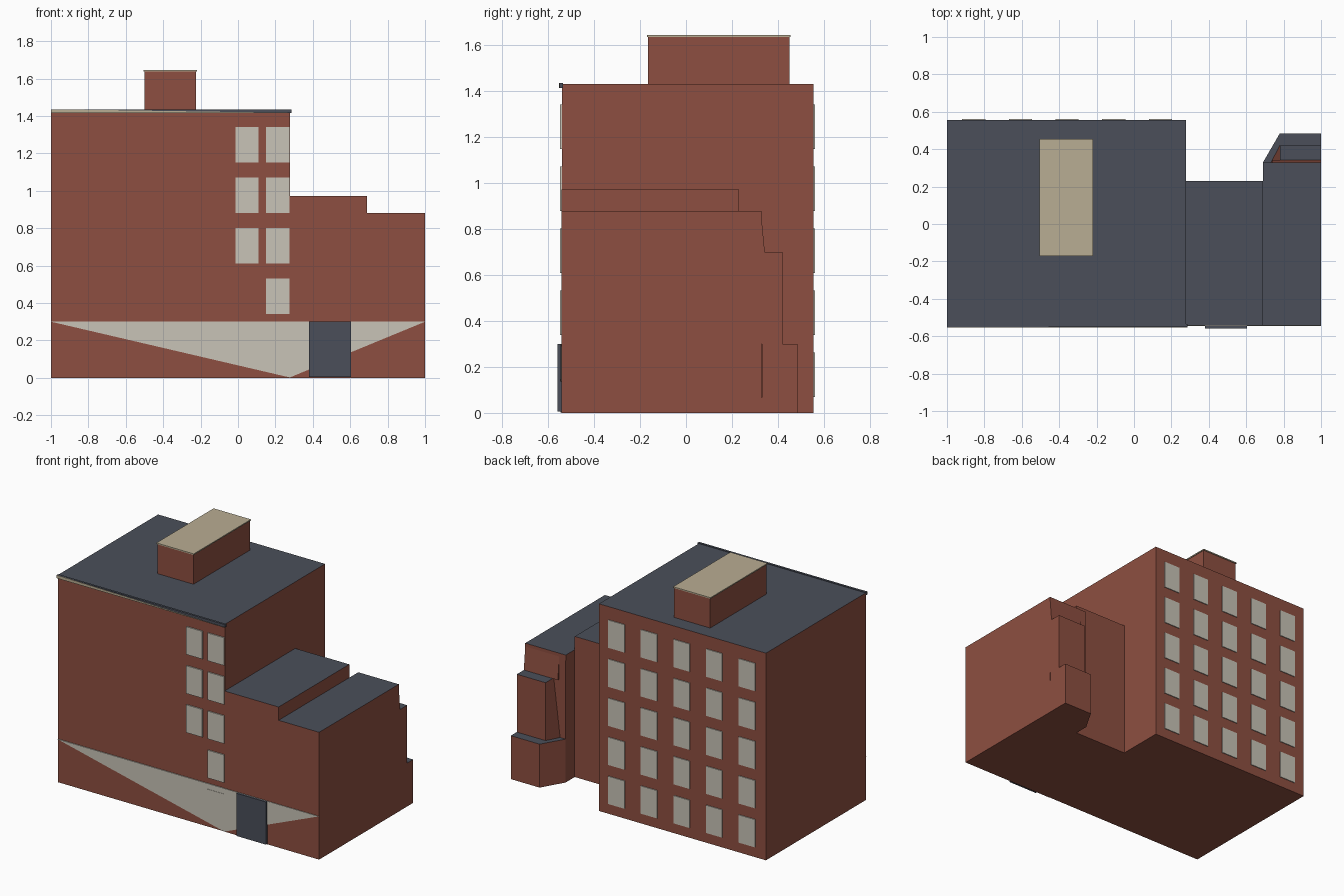
import bpy, bmesh

if "Cube" in bpy.data.objects:
    bpy.data.objects.remove(bpy.data.objects["Cube"])


def material(name, rgb):
    m = bpy.data.materials.new(name)
    m.diffuse_color = (*rgb, 1)
    m.use_nodes = True
    m.node_tree.nodes["Principled BSDF"].inputs["Base Color"].default_value = m.diffuse_color
    return m


BRICK = material("brick red", (0.270, 0.078, 0.052))
SLATE = material("slate grey", (0.069, 0.078, 0.102))
STONE = material("pale stone", (0.578, 0.546, 0.473))
CREAM = material("cream", (0.485, 0.418, 0.292))


def loft(name, lower, upper, mats):
    """Solid between two matching loops; the second material goes on upward faces."""
    bm = bmesh.new()
    a = [bm.verts.new(p) for p in lower]
    b = [bm.verts.new(p) for p in upper]
    n = len(a)
    bm.faces.new(a[::-1])
    bm.faces.new(b)
    for i in range(n):
        j = (i + 1) % n
        bm.faces.new((a[i], a[j], b[j], b[i]))
    bmesh.ops.recalc_face_normals(bm, faces=bm.faces)
    bm.normal_update()
    for f in bm.faces:
        f.material_index = int(len(mats) > 1 and f.normal.z > 0.8)
    me = bpy.data.meshes.new(name)
    bm.to_mesh(me)
    bm.free()
    for m in mats:
        me.materials.append(m)
    ob = bpy.data.objects.new(name, me)
    bpy.context.collection.objects.link(ob)
    return ob


def prism(name, outline, z0, z1, *mats):
    return loft(name, [(x, y, z0) for x, y in outline],
                [(x, y, z1) for x, y in outline], mats)


def box(name, x0, x1, y0, y1, z0, z1, *mats):
    return prism(name, [(x0, y0), (x1, y0), (x1, y1), (x0, y1)], z0, z1, *mats)


def wall_plate(name, outline, y_front, y_back, mat):
    return loft(name, [(x, y_front, z) for x, z in outline],
                [(x, y_back, z) for x, z in outline], [mat])


# Main block and stepped wings
box("main_block", -1, 0.277, -0.54, 0.555, 0, 1.432, BRICK, SLATE)
box("middle_wing", 0.277, 0.69, -0.542, 0.23, 0, 0.972, BRICK, SLATE)
loft("end_wing",
     [(0.69, -0.542, 0), (1, -0.542, 0), (1, 0.33, 0), (0.69, 0.33, 0)],
     [(0.69, -0.542, 0.88), (1, -0.542, 0.88), (1, 0.328, 0.88), (0.69, 0.328, 0.88)],
     [BRICK, SLATE])

# Rear terraces with a chamfered corner
prism("lower_terrace", [(0.69, 0.33), (1, 0.33), (1, 0.485), (0.78, 0.485)],
      0, 0.30, BRICK, SLATE)
loft("upper_terrace",
     [(0.73, 0.325, 0.30), (1, 0.325, 0.30), (1, 0.42, 0.30), (0.78, 0.42, 0.30)],
     [(0.78, 0.325, 0.70), (1, 0.325, 0.70), (1, 0.42, 0.70), (0.78, 0.42, 0.70)],
     [BRICK, SLATE])
loft("terrace_slope",
     [(0.74, 0.32, 0.70), (1, 0.32, 0.70), (1, 0.343, 0.70), (0.74, 0.343, 0.70)],
     [(0.74, 0.32, 0.879), (1, 0.32, 0.879), (1, 0.326, 0.879), (0.74, 0.326, 0.879)],
     [BRICK])

# Rooftop housing and its cap
box("roof_housing", -0.5, -0.225, -0.165, 0.45, 1.432, 1.637, BRICK)
box("housing_cap", -0.505, -0.22, -0.17, 0.455, 1.637, 1.645, CREAM)

# Roof edge on the front: slate strip with a tapering cream face
box("roof_edge", -1, 0.285, -0.55, -0.535, 1.415, 1.436, SLATE)
wall_plate("roof_edge_face", [(-1, 1.415), (0.285, 1.417), (-1, 1.436)],
           -0.553, -0.549, CREAM)

# Pale wedge across the ground floor and the entrance door
wall_plate("ground_wedge", [(0.277, 0.002), (1, 0.30), (-1, 0.30)],
           -0.546, -0.539, STONE)
box("entrance_door", 0.38, 0.605, -0.56, -0.54, 0.005, 0.30, SLATE)

# Windows: five floors, five columns at the back and two at the front
for floor in range(5):
    z = 0.07 + 0.27 * floor
    for col in range(5):
        x = -0.857 + 0.2495 * col
        box("back_window", x - 0.062, x + 0.062, 0.553, 0.561, z, z + 0.192, STONE)
    box("front_window", 0.15, 0.275, -0.548, -0.539, z, z + 0.192, STONE)
    if floor >= 2:
        box("front_window", -0.013, 0.11, -0.548, -0.539, z, z + 0.192, STONE)
